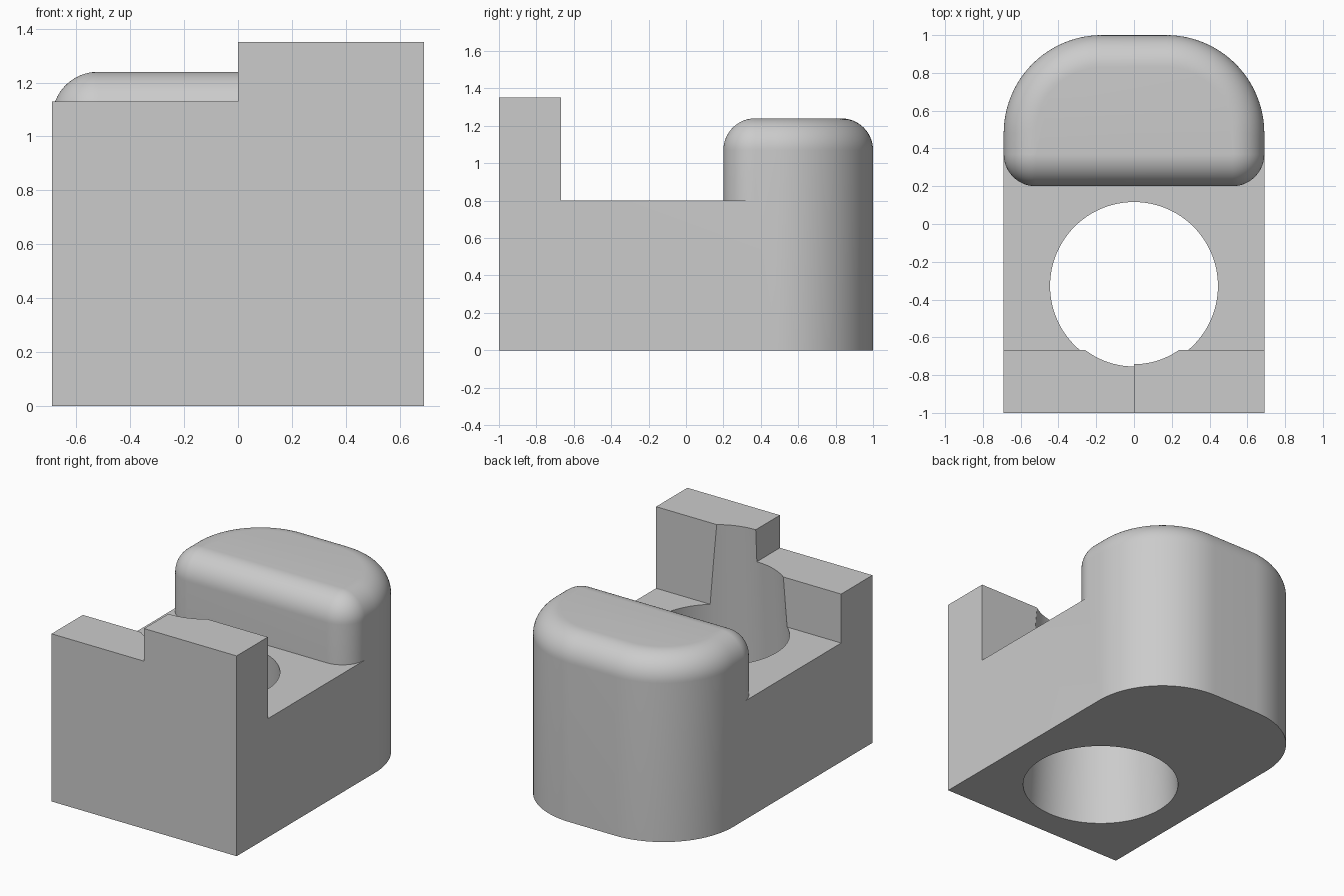
import bpy, bmesh, math
from mathutils import Vector

if "Cube" in bpy.data.objects:
    bpy.data.objects.remove(bpy.data.objects["Cube"])

HALF, FRONT, BACK = 0.69, -1.0, 1.0
DECK, BACK_TOP = 0.8, 1.24          # deck height, top of rounded block
REAR_R, FILLET = 0.52, 0.17         # plan corner radius, edge rounding
WALL_Y, BLOCK_Y = -0.667, 0.2

grey = bpy.data.materials.new("plain grey")
grey.use_nodes = True
grey.diffuse_color = (0.6, 0.6, 0.6, 1)
grey.node_tree.nodes["Principled BSDF"].inputs["Base Color"].default_value = (0.6, 0.6, 0.6, 1)


def outline(y_front, front_r, inset=0.0):
    """Plan outline with large rear corners and optional front corners."""
    pts = []
    corners = ((1, BACK, REAR_R, 0), (-1, BACK, REAR_R, 90),
               (-1, y_front, front_r, 180), (1, y_front, front_r, 270))
    for side, y, r, start in corners:
        cx = side * (HALF - r)
        cy = y - r if y == BACK else y + r
        steps = 24 if r else 0
        rad = max(r - inset, 0.002) if r else 0
        for i in range(steps + 1):
            a = math.radians(start + 90 * i / max(steps, 1))
            pts.append((cx + rad * math.cos(a), cy + rad * math.sin(a)))
    return pts


def loft(name, rings):
    """Closed solid through matching rings of points."""
    bm = bmesh.new()
    loops = [[bm.verts.new(p) for p in ring] for ring in rings]
    for a, b in zip(loops, loops[1:]):
        for i in range(len(a)):
            j = (i + 1) % len(a)
            bm.faces.new((a[i], a[j], b[j], b[i]))
    bm.faces.new(list(reversed(loops[0])))
    bm.faces.new(loops[-1])
    bmesh.ops.recalc_face_normals(bm, faces=bm.faces)
    mesh = bpy.data.meshes.new(name)
    bm.to_mesh(mesh)
    bm.free()
    mesh.materials.append(grey)
    obj = bpy.data.objects.new(name, mesh)
    bpy.context.collection.objects.link(obj)
    return obj


def at_height(points, z):
    return [Vector((x, y, z)) for x, y in points]


# base slab with rounded rear
plan = outline(FRONT, 0)
body = loft("body", [at_height(plan, 0), at_height(plan, DECK)])

# rounded rear block with filleted top edge
rings = [at_height(outline(BLOCK_Y, FILLET), 0.4)]
for i in range(17):
    a = math.radians(90 * i / 16)
    inset = FILLET * (1 - math.cos(a))
    rings.append(at_height(outline(BLOCK_Y, FILLET, inset),
                           BACK_TOP - FILLET + FILLET * math.sin(a)))
block = loft("rear_block", rings)

# stepped front wall
step = [(-HALF, 0.4), (HALF, 0.4), (HALF, 1.35), (0, 1.35), (0, 1.13), (-HALF, 1.13)]
wall = loft("front_wall", [[Vector((x, y, z)) for x, z in step] for y in (FRONT, WALL_Y)])

# tapered round bore, narrowing upward
bore_rings = []
for z in (-0.1, 1.5):
    r = 0.488 - 0.0545 * z
    turns = [math.tau * i / 96 for i in range(96)]
    bore_rings.append([Vector((r * math.cos(t), -0.328 + r * math.sin(t), z)) for t in turns])
bore = loft("bore_cutter", bore_rings)
bore.hide_render = True

# combine the parts, then remove the helpers
bpy.context.view_layer.objects.active = body
for part, mode in ((block, "UNION"), (wall, "UNION"), (bore, "DIFFERENCE")):
    mod = body.modifiers.new(part.name, "BOOLEAN")
    mod.object, mod.operation, mod.solver = part, mode, "EXACT"
    bpy.ops.object.modifier_apply(modifier=mod.name)
    bpy.data.objects.remove(part)

# merge coplanar faces and shade
bm = bmesh.new()
bm.from_mesh(body.data)
bmesh.ops.remove_doubles(bm, verts=bm.verts, dist=0.0001)
bmesh.ops.dissolve_limit(bm, angle_limit=math.radians(0.3), verts=bm.verts, edges=bm.edges)
bm.to_mesh(body.data)
bm.free()
bpy.ops.object.select_all(action="DESELECT")
body.select_set(True)
bpy.ops.object.shade_smooth_by_angle(angle=math.radians(30))
